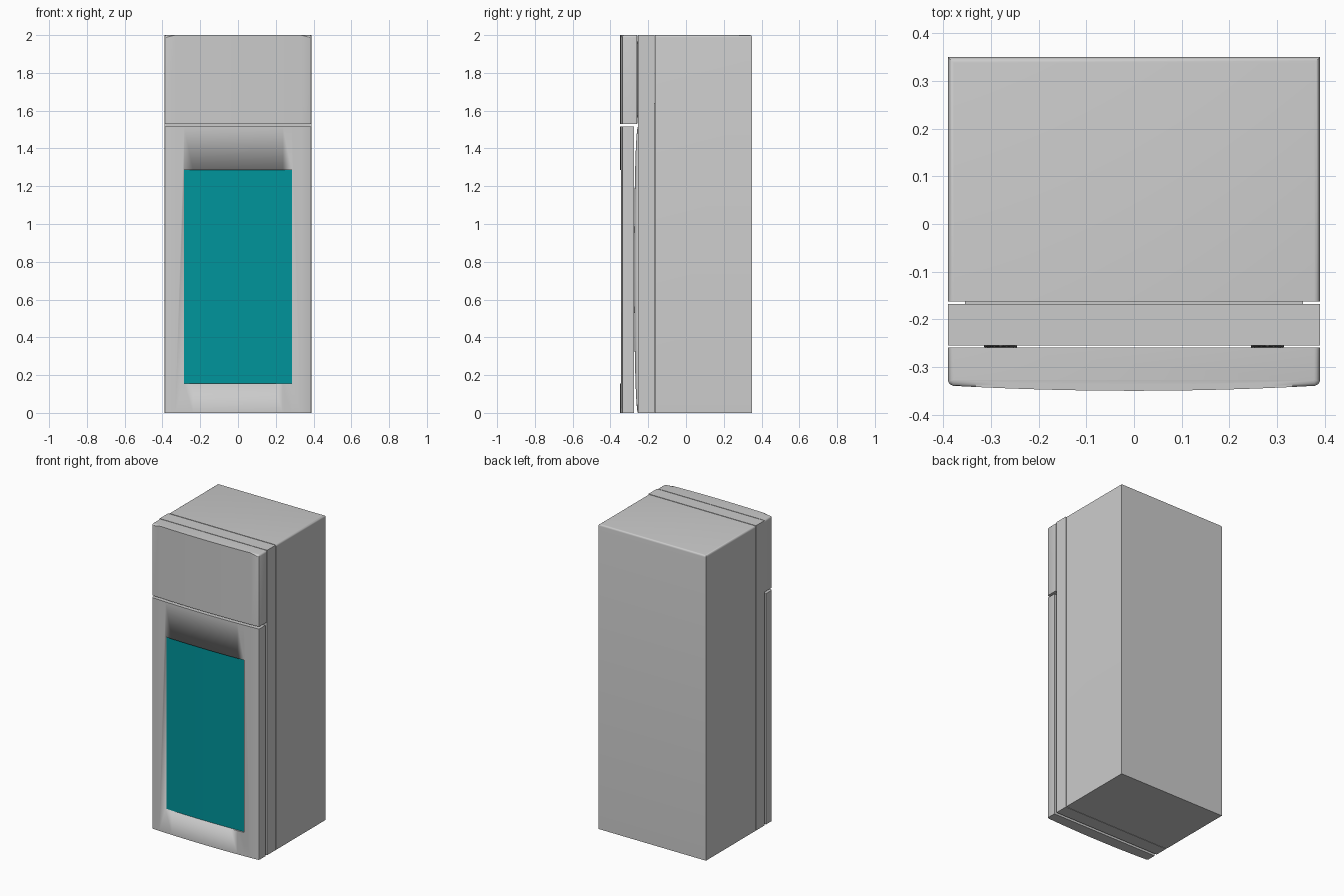
import bpy, bmesh

if "Cube" in bpy.data.objects:
    bpy.data.objects.remove(bpy.data.objects["Cube"])

W, H = 0.39, 2.0


def finish(name, bm):
    bmesh.ops.recalc_face_normals(bm, faces=bm.faces)
    me = bpy.data.meshes.new(name)
    bm.to_mesh(me)
    bm.free()
    ob = bpy.data.objects.new(name, me)
    bpy.context.collection.objects.link(ob)
    bpy.ops.object.select_all(action='DESELECT')
    ob.select_set(True)
    bpy.context.view_layer.objects.active = ob
    bpy.ops.object.shade_smooth_by_angle(angle=0.5)
    return ob


def prism(name, profile, z0, z1, round_top=0.0, skip=None):
    """Extrude an xy profile upward, optionally rounding the top rim."""
    bm = bmesh.new()
    face = bm.faces.new([bm.verts.new((x, y, z0)) for x, y in profile])
    ext = bmesh.ops.extrude_face_region(bm, geom=[face])['geom']
    for v in ext:
        if isinstance(v, bmesh.types.BMVert):
            v.co.z = z1
    if round_top:
        rim = [e for e in bm.edges if all(v.co.z > z1 - 1e-5 for v in e.verts)
               and not all(abs(v.co.y - skip) < 1e-5 for v in e.verts)]
        bmesh.ops.bevel(bm, geom=rim, offset=round_top, segments=4,
                        profile=0.5, affect='EDGES')
    return finish(name, bm)


def rect(hw, y0, y1):
    return [(-hw, y0), (hw, y0), (hw, y1), (-hw, y1)]


def bowed(hw, back, inset=0.0, corner=True):
    """Door cross-section with a gently bowed front."""
    lim = hw - 0.01 if corner else hw
    xs = [-lim + 2 * lim * i / 16 for i in range(17)]
    pts = [(x, -0.35 + inset + 0.011 * (x / W) ** 2) for x in xs]
    if corner:
        pts = ([(-hw, -0.330), (-hw + 0.003, -0.336)] + pts +
               [(hw - 0.003, -0.336), (hw, -0.330)])
    return pts + [(hw, back), (-hw, back)]


# Cabinet, recessed spine and front frame
prism('cabinet', rect(W, -0.163, 0.35), 0, H, 0.012, skip=-0.163)
prism('recessed_spine', rect(0.355, -0.172, -0.158), 0.002, 1.64)
prism('front_frame', rect(W, -0.255, -0.168), 0, H)

# Upper and lower doors
prism('upper_door', bowed(W, -0.259), 1.53, H, 0.012, skip=-0.259)
door = prism('lower_door', bowed(W, -0.274), 0, 1.515)

# Window opening cut into the lower door
cutter = prism('window_cutter', rect(0.285, -0.45, -0.30), 0.155, 1.285)
cutter.hide_render = True
cutter.hide_set(True)
cut = door.modifiers.new('window_opening', 'BOOLEAN')
cut.operation = 'DIFFERENCE'
cut.solver = 'EXACT'
cut.object = cutter

# Teal window panel, slightly recessed
panel = prism('window_panel', bowed(0.285, -0.299, 0.008, False), 0.155, 1.285)
teal = bpy.data.materials.new('teal')
teal.diffuse_color = (0.0, 0.30, 0.33, 1)
teal.use_nodes = True
teal.node_tree.nodes["Principled BSDF"].inputs["Base Color"].default_value = teal.diffuse_color
panel.data.materials.append(teal)

# Slim bowed spacers between frame and doors
for side, sx in (('left', -0.28), ('right', 0.28)):
    for part, z0, z1, depth in (('lower', 0.0, 1.515, 0.02), ('upper', 1.53, 2.0, 0.006)):
        bm = bmesh.new()
        bmesh.ops.create_uvsphere(bm, u_segments=24, v_segments=16, radius=1)
        for v in bm.verts:
            v.co.x = sx + v.co.x * 0.035
            v.co.y = -0.255 + v.co.y * depth
            v.co.z = (z0 + z1) / 2 + v.co.z * (z1 - z0) / 2
        finish(f'{side}_{part}_spacer', bm)
